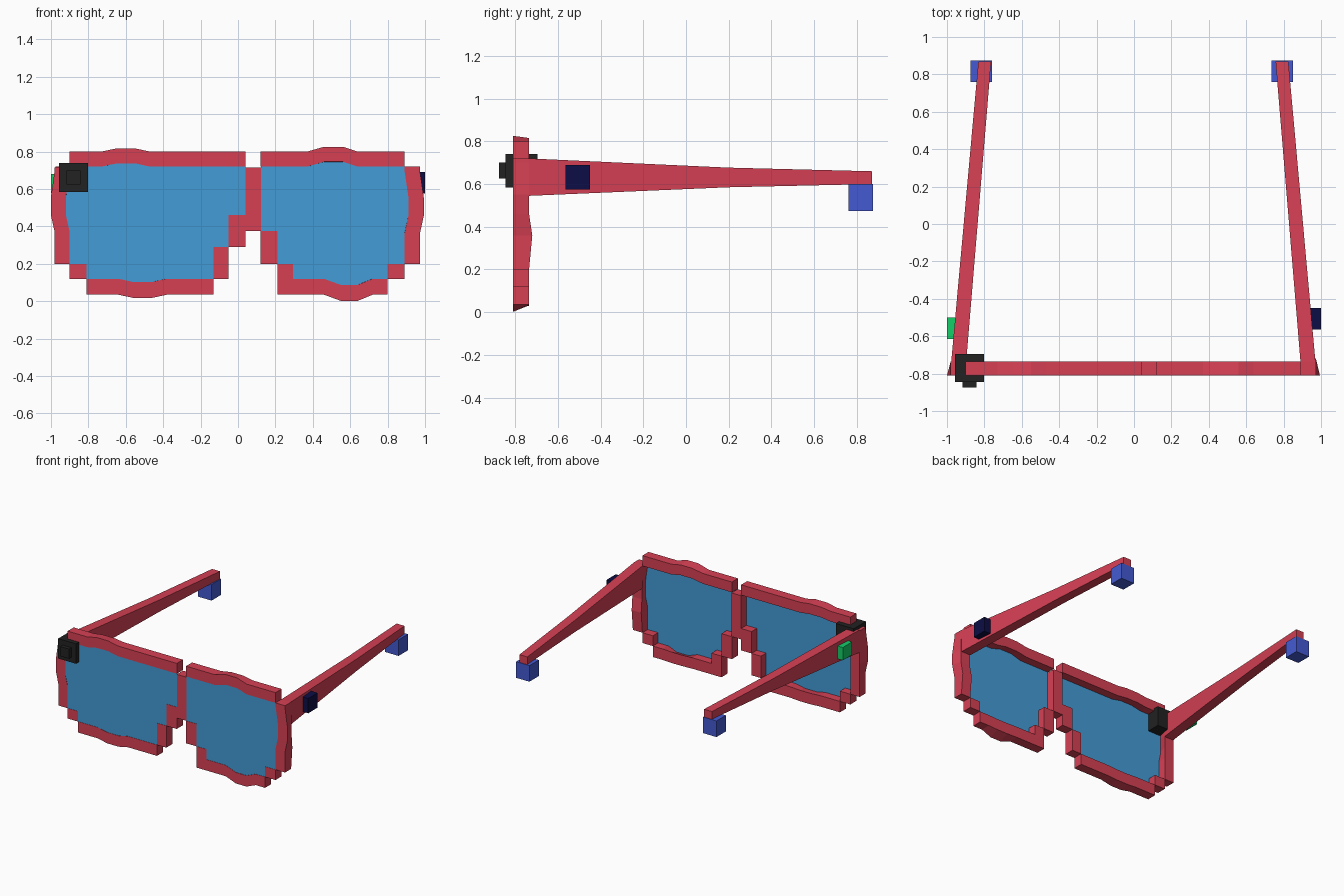
import bpy, bmesh

if "Cube" in bpy.data.objects:
    bpy.data.objects.remove(bpy.data.objects["Cube"])


def material(name, r, g, b):
    def lin(c):
        c /= 255
        return c / 12.92 if c <= 0.04045 else ((c + 0.055) / 1.055) ** 2.4
    m = bpy.data.materials.new(name)
    m.diffuse_color = (lin(r), lin(g), lin(b), 1)
    m.use_nodes = True
    m.node_tree.nodes["Principled BSDF"].inputs["Base Color"].default_value = m.diffuse_color
    return m


RED = material("frame red", 214, 64, 84)
BLUE = material("lens blue", 68, 156, 214)
TIP = material("tip blue", 68, 90, 210)
GREEN = material("green", 20, 205, 105)
NAVY = material("navy", 13, 13, 70)
BLACK = material("black", 34, 34, 34)

FRONT, BACK = -0.81, -0.735


def finish(name, bm, mat):
    bmesh.ops.recalc_face_normals(bm, faces=bm.faces)
    me = bpy.data.meshes.new(name)
    bm.to_mesh(me)
    bm.free()
    me.materials.append(mat)
    ob = bpy.data.objects.new(name, me)
    bpy.context.collection.objects.link(ob)


def loft(name, sections, mat):
    """Skin a run of four-cornered sections and cap both ends."""
    bm = bmesh.new()
    rings = [[bm.verts.new(p) for p in s] for s in sections]
    for a, b in zip(rings, rings[1:]):
        for i in range(4):
            j = (i + 1) % 4
            bm.faces.new((a[i], a[j], b[j], b[i]))
    bm.faces.new(rings[0])
    bm.faces.new(rings[-1])
    finish(name, bm, mat)


def box(name, x0, x1, y0, y1, z0, z1, mat):
    loft(name, [[(x, y0, z0), (x, y1, z0), (x, y1, z1), (x, y0, z1)]
                for x in (x0, x1)], mat)


def rim_block(name, x0, x1, z0, z1):
    box(name, x0, x1, FRONT, BACK, z0, z1, RED)


def wavy_bar(name, axis, start, end, lo, hi, wave, push, keep=0.3, swell=0.0,
             swell_at=()):
    """Bar with a bend: wave holds four stations, keep is how much the back bends."""
    stations = [(start, 0), (wave[0], 0), (wave[1], push), (wave[2], push),
                (wave[3], 0), (end, 0)]
    rows = []
    for t, d in stations:
        back = BACK + (swell if t in swell_at else 0)
        row = [(FRONT, lo + d), (back, lo + d * keep),
               (back, hi + d * keep), (FRONT, hi + d)]
        rows.append([(t, y, v) if axis == 'x' else (v, y, t) for y, v in row])
    loft(name, rows, RED)


def lens(name, outline):
    bm = bmesh.new()
    f = bm.faces.new([bm.verts.new((x, -0.808, z)) for x, z in outline])
    out = bmesh.ops.extrude_face_region(bm, geom=[f])
    for v in out['geom']:
        if isinstance(v, bmesh.types.BMVert):
            v.co.y += 0.008
    finish(name, bm, BLUE)


# Rim bars with gentle bends
wavy_bar("left_top_rim", 'x', -0.9, 0.04, 0.72, 0.80, (-0.73, -0.65, -0.55, -0.47), 0.017, 0.6)
wavy_bar("right_top_rim", 'x', 0.12, 0.89, 0.72, 0.80, (0.37, 0.46, 0.56, 0.64), 0.026, 0.6)
wavy_bar("left_bottom_rim", 'x', -0.81, -0.13, 0.035, 0.12, (-0.64, -0.56, -0.46, -0.38), -0.017)
wavy_bar("right_bottom_rim", 'x', 0.21, 0.80, 0.035, 0.12, (0.46, 0.55, 0.64, 0.72), -0.033, 0.1)
wavy_bar("left_side_rim", 'z', 0.2, 0.715, -0.98, -0.9, (0.37, 0.46, 0.56, 0.7), -0.02, 0.0)
wavy_bar("right_side_rim", 'z', 0.2, 0.72, 0.89, 0.972, (0.36, 0.46, 0.55, 0.70), 0.022, 0.2,
         0.015, (0.36,))

# Stepped corners and bridge
rim_block("left_outer_step", -0.9, -0.81, 0.12, 0.2)
rim_block("right_outer_step", 0.80, 0.89, 0.12, 0.2)
rim_block("left_inner_step_low", -0.13, -0.05, 0.12, 0.29)
rim_block("left_inner_step_high", -0.05, 0.04, 0.29, 0.46)
rim_block("right_inner_step_high", 0.12, 0.21, 0.2, 0.375)
rim_block("right_inner_step_low", 0.21, 0.295, 0.12, 0.2)
rim_block("bridge", 0.04, 0.123, 0.375, 0.715)

# Lenses, tucked into the bent bars
lens("left_lens", [(-0.89, 0.77), (0.03, 0.77), (0.03, 0.72), (0.04, 0.72), (0.04, 0.46),
                   (-0.05, 0.46), (-0.05, 0.29), (-0.13, 0.29), (-0.13, 0.12), (-0.14, 0.07),
                   (-0.80, 0.07), (-0.81, 0.12), (-0.81, 0.2), (-0.9, 0.2), (-0.95, 0.21),
                   (-0.95, 0.70), (-0.9, 0.72)])
lens("right_lens", [(0.13, 0.77), (0.88, 0.77), (0.89, 0.72), (0.94, 0.70), (0.94, 0.21),
                    (0.89, 0.2), (0.80, 0.2), (0.80, 0.12), (0.79, 0.07), (0.22, 0.07),
                    (0.22, 0.12), (0.295, 0.12), (0.295, 0.2), (0.21, 0.2), (0.21, 0.375),
                    (0.123, 0.375), (0.123, 0.72)])

# Tapered temples with blue ear tips
for side, s, shift in (("left", -1, 0.007), ("right", 1, 0.0)):
    sections = []
    for y, z0, z1 in ((BACK, 0.545, 0.72), (0.2, 0.585, 0.677), (0.87, 0.60, 0.66)):
        t = (y - BACK) / (0.87 - BACK)
        xi = 0.89 + (0.757 - 0.89) * t + shift
        xo = 0.97 + (0.825 - 0.97) * t + shift
        sections.append([(s * xi, y, z0), (s * xo, y, z0), (s * xo, y, z1), (s * xi, y, z1)])
    loft(side + "_temple", sections, RED)
box("left_ear_tip", -0.875, -0.76, 0.76, 0.875, 0.475, 0.6, TIP)
box("right_ear_tip", 0.735, 0.85, 0.76, 0.875, 0.475, 0.6, TIP)

# Small side buttons
box("left_button", -1.0, -0.92, -0.615, -0.5, 0.58, 0.68, GREEN)
box("right_button", 0.92, 1.0, -0.565, -0.45, 0.575, 0.69, NAVY)

# Corner camera
box("camera_body", -0.957, -0.803, -0.845, -0.695, 0.585, 0.74, BLACK)
box("camera_lens", -0.917, -0.842, -0.875, -0.84, 0.625, 0.70, BLACK)
